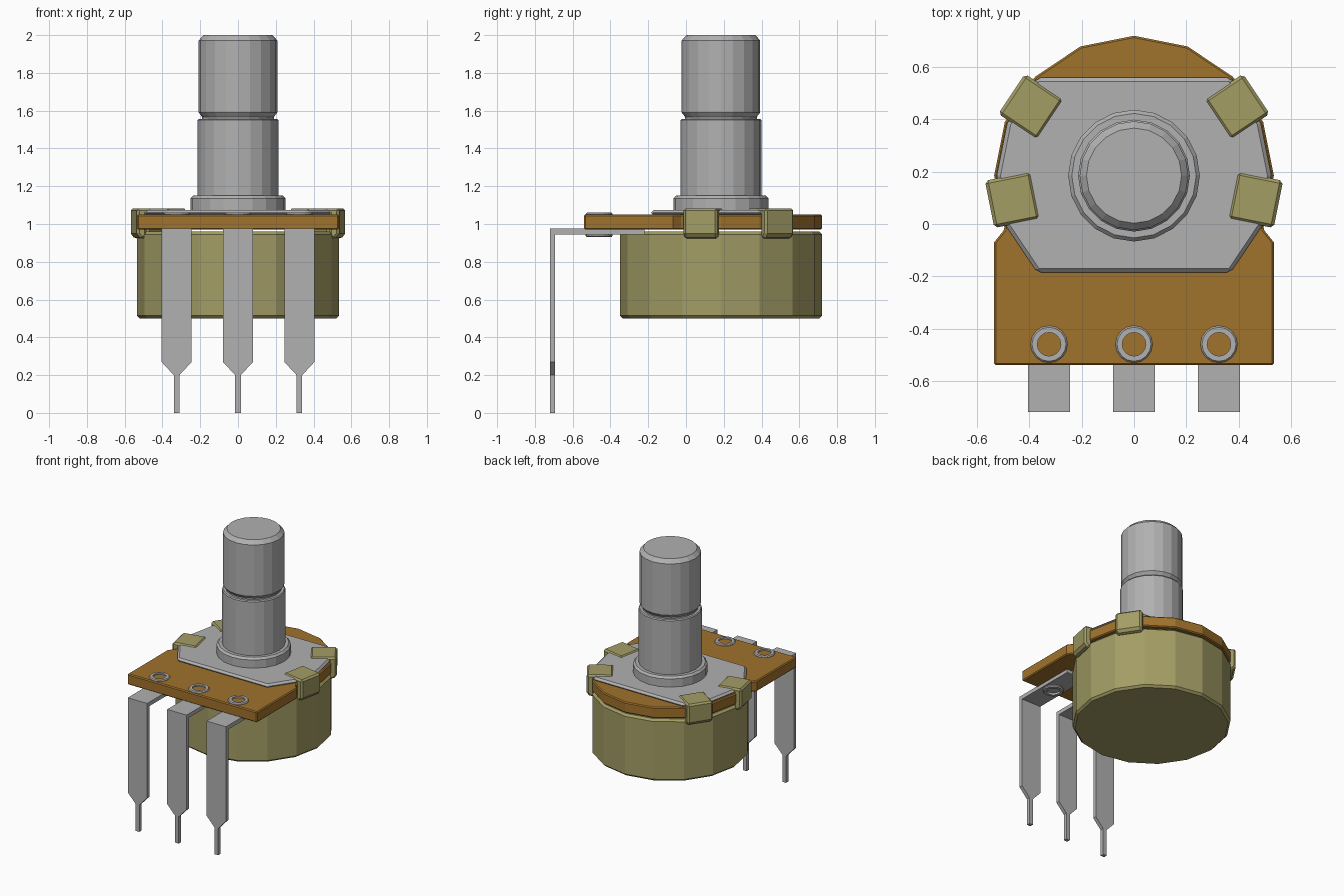
import bpy, bmesh, math
from mathutils import Matrix, Vector

if "Cube" in bpy.data.objects:
    bpy.data.objects.remove(bpy.data.objects["Cube"], do_unlink=True)

CY = 0.185      # y of the shaft axis
R = 0.535       # housing radius


def material(name, rgb):
    m = bpy.data.materials.new(name)
    m.use_nodes = True
    m.diffuse_color = (*rgb, 1)
    m.node_tree.nodes["Principled BSDF"].inputs["Base Color"].default_value = (*rgb, 1)
    return m


BRASS = material("olive brass", (0.367, 0.337, 0.130))
BOARD = material("brown board", (0.352, 0.168, 0.025))
STEEL = material("grey steel", (0.440, 0.440, 0.440))


def finish(name, bm, mat, bevel=0.0):
    bmesh.ops.recalc_face_normals(bm, faces=bm.faces)
    me = bpy.data.meshes.new(name)
    bm.to_mesh(me)
    bm.free()
    me.materials.append(mat)
    ob = bpy.data.objects.new(name, me)
    bpy.context.collection.objects.link(ob)
    if bevel:
        mod = ob.modifiers.new("bevel", "BEVEL")
        mod.width = bevel
        mod.segments = 1
        mod.limit_method = "ANGLE"
        mod.angle_limit = math.radians(40)
    return ob


def prism(name, pts, vec, mat, bevel=0.0, matrix=None):
    """Flat outline pushed along vec."""
    bm = bmesh.new()
    face = bm.faces.new([bm.verts.new(p) for p in pts])
    new = bmesh.ops.extrude_face_region(bm, geom=[face])["geom"]
    bmesh.ops.translate(bm, vec=Vector(vec),
                        verts=[v for v in new if isinstance(v, bmesh.types.BMVert)])
    if matrix:
        bm.transform(matrix)
    return finish(name, bm, mat, bevel)


def lathe(name, profile, x, y, sides, mat, closed=False):
    """Turn (radius, z) points around a vertical axis; vertex on +y."""
    bm = bmesh.new()
    rings = [[bm.verts.new((x + r * math.sin(a), y + r * math.cos(a), z))
              for a in (2 * math.pi * i / sides for i in range(sides))]
             for r, z in profile]
    pairs = list(zip(rings, rings[1:]))
    if closed:
        pairs.append((rings[-1], rings[0]))
    else:
        bm.faces.new(rings[0])
        bm.faces.new(rings[-1])
    for lo, hi in pairs:
        for i in range(sides):
            j = (i + 1) % sides
            bm.faces.new((lo[i], lo[j], hi[j], hi[i]))
    return finish(name, bm, mat)


def mirrored(half):
    """Right half outline from bottom to top, closed by its mirror image."""
    return half + [(-x, y) for x, y in reversed(half) if abs(x) > 1e-4]


# Housing can
lathe("housing", [(R - 0.015, 0.50), (R, 0.515), (R, 0.945), (R - 0.015, 0.96)],
      0, CY, 16, BRASS)

# Circuit board: square front, rounded back following the housing
arc = [(R * math.cos(a), CY + R * math.sin(a))
       for a in (math.radians(22.5 * k) for k in range(-1, 5))]
outline = mirrored([(R, -0.54), (R, -0.07)] + arc)
prism("board", [(x, y, 0.97) for x, y in outline], (0, 0, 0.08), BOARD, 0.007)

# Cover plate with a chamfered top edge
half = [(0.37, -0.185), (0.488, -0.01), (0.525, 0.185), (0.485, 0.385), (0.37, 0.56)]
prism("cover_plate", [(x, y, 1.045) for x, y in mirrored(half)], (0, 0, 0.03), STEEL, 0.014)

# Collar and grooved shaft
lathe("collar", [(0.252, 1.07), (0.252, 1.135), (0.238, 1.15), (0.20, 1.15)],
      0, CY, 20, STEEL)
lathe("shaft", [(0.214, 1.14), (0.214, 1.55), (0.208, 1.557), (0.19, 1.557), (0.19, 1.567),
                (0.208, 1.59), (0.208, 1.972), (0.182, 2.0)],
      0, CY, 20, STEEL)

# Four folded tabs that clamp the plate and board to the housing
tab = [(0.385, 1.05), (0.385, 1.083), (0.563, 1.083), (0.563, 0.95),
       (0.54, 0.92), (0.51, 0.93), (0.51, 1.05)]
for label, angle in (("front_left", -11.25), ("back_left", 33.75),
                     ("back_right", 146.25), ("front_right", 191.25)):
    m = Matrix.Translation((0, CY, 0)) @ Matrix.Rotation(math.radians(angle), 4, "Z")
    prism("clamp_tab_" + label, [(r, -0.092, z) for r, z in tab], (0, 0.184, 0),
          BRASS, 0.012, m)

# Three bent terminals, each with a rivet
blade = [(0.08, 0.975), (0.08, 0.27), (0.015, 0.20), (0.015, 0.0)]
for label, x in (("right", -0.325), ("middle", 0), ("left", 0.325)):
    prism("terminal_leg_" + label, [(x + u, -0.72, z) for u, z in mirrored(blade)],
          (0, 0.027, 0), STEEL)
    prism("terminal_arm_" + label,
          [(x - 0.08, -0.693, 0.945), (x + 0.08, -0.693, 0.945),
           (x + 0.08, -0.22, 0.945), (x - 0.08, -0.22, 0.945)], (0, 0, 0.03), STEEL)
    lathe("rivet_" + label,
          [(0.045, 0.93), (0.065, 0.93), (0.071, 0.937), (0.071, 1.053),
           (0.065, 1.06), (0.045, 1.06)], x, -0.46, 16, STEEL, closed=True)
